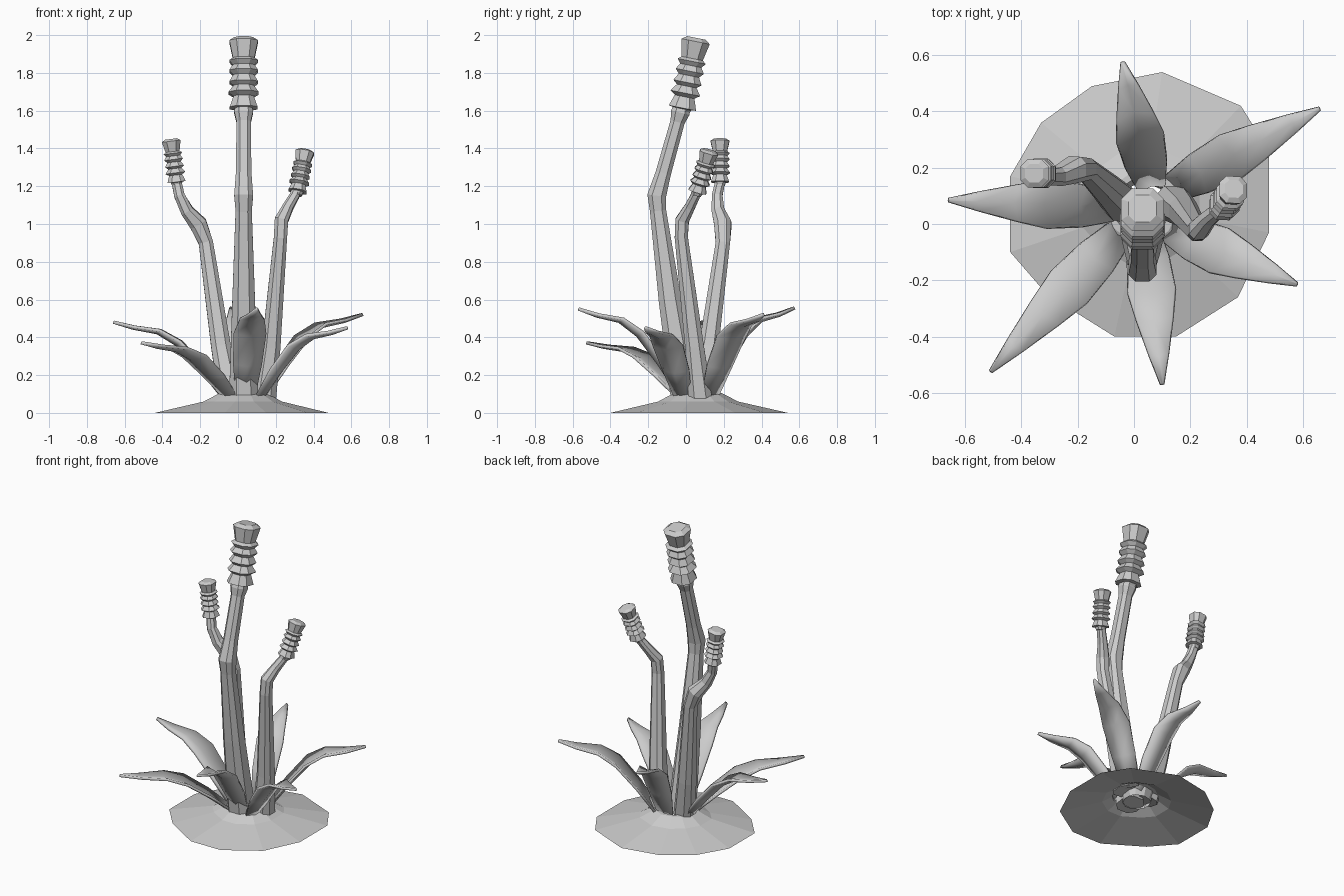
import bpy, bmesh, math
from mathutils import Vector

if "Cube" in bpy.data.objects:
    bpy.data.objects.remove(bpy.data.objects["Cube"])


def finish(bm, name):
    bmesh.ops.recalc_face_normals(bm, faces=bm.faces)
    me = bpy.data.meshes.new(name)
    bm.to_mesh(me)
    bm.free()
    ob = bpy.data.objects.new(name, me)
    bpy.context.collection.objects.link(ob)
    return ob


def bridge(bm, a, b):
    n = len(a)
    for i in range(n):
        bm.faces.new((a[i], a[(i + 1) % n], b[(i + 1) % n], b[i]))


# chamfered square cross-section used by stems and heads
SECTION = [(1, -.5), (1, .5), (.5, 1), (-.5, 1), (-1, .5), (-1, -.5), (-.5, -1), (.5, -1)]


def ring(bm, centre, axis, r):
    u = (Vector((1, 0, 0)) - axis * axis.x).normalized()
    v = axis.cross(u)
    return [bm.verts.new(centre + (u * a + v * b) * r) for a, b in SECTION]


def tube(name, rings):
    bm = bmesh.new()
    loops = [ring(bm, *r) for r in rings]
    for a, b in zip(loops, loops[1:]):
        bridge(bm, a, b)
    bm.faces.new(loops[0][::-1])
    bm.faces.new(loops[-1])
    return finish(bm, name)


def stem(name, path):
    pts = [Vector(p[:3]) for p in path]
    rings = []
    for i, p in enumerate(pts):
        t = (pts[min(i + 1, len(pts) - 1)] - pts[max(i - 1, 0)]).normalized()
        rings.append((p, t, path[i][3]))
    tube(name, rings)


# banded seed head: (fraction along axis, fraction of radius)
BANDS = [(-.08, .5), (0, .62), (.01, .97), (.17, .7), (.22, 1.05), (.32, .7), (.37, 1),
         (.47, .72), (.53, 1), (.61, .75), (.67, 1), (.71, .75), (.95, 1), (1, .65)]


def head(name, start, end, r):
    a, b = Vector(start), Vector(end)
    ax = (b - a).normalized()
    tube(name, [(a.lerp(b, t), ax, r * k) for t, k in BANDS])


# leaf: (run, rise fraction, half width)
LEAF = [(0, 0, .05), (.2, .36, .075), (.42, .70, .085), (.6, .86, .065),
        (.82, .92, .035), (1, 1, .006)]


def leaf(name, base, tip, z0=.08):
    b, t = Vector((*base, z0)), Vector(tip)
    run = Vector((t.x - b.x, t.y - b.y, 0))
    side = Vector((-run.y, run.x, 0)).normalized()
    bm = bmesh.new()
    rows = []
    for s, h, w in LEAF:
        c = b + run * s + Vector((0, 0, (t.z - z0) * h))
        fold = (Vector((0, 0, .2)) - run.normalized() * .25) * w
        rows.append([bm.verts.new(c + side * w * k + fold * abs(k)) for k in (-1, 0, 1)])
    for p, q in zip(rows, rows[1:]):
        for i in range(2):
            bm.faces.new((p[i], p[i + 1], q[i + 1], q[i]))
    ob = finish(bm, name)
    m = ob.modifiers.new("thickness", 'SOLIDIFY')
    m.thickness = .016
    m.offset = 0
    bpy.context.view_layer.objects.active = ob
    ob.select_set(True)
    bpy.ops.object.shade_smooth_by_angle(angle=math.radians(40))
    ob.select_set(False)


# soil mound: open irregular shell with a sunken crown
OUTLINE = [(.10, .54), (.38, .42), (.48, .26), (.48, -.03), (.37, -.26), (.15, -.40),
           (-.07, -.40), (-.31, -.25), (-.44, -.10), (-.44, .17), (-.33, .36), (-.15, .49)]
bm = bmesh.new()
prev = None
for s, z in ((1, 0), (.45, .06), (.27, .105), (.22, .105), (.18, .05)):
    cur = [bm.verts.new((.03 + (x - .03) * s, .06 + (y - .06) * s, z)) for x, y in OUTLINE]
    if prev:
        bridge(bm, prev, cur)
    prev = cur
finish(bm, "soil_mound")

# three stems
stem("main_stem", [(.03, .0, .06, .078), (.03, -.085, .6, .06), (.03, -.148, 1.07, .043),
                   (.03, -.155, 1.15, .05), (.03, -.12, 1.27, .041), (.03, -.045, 1.54, .038),
                   (.03, -.03, 1.59, .05), (.03, -.02, 1.64, .04)])
stem("left_stem", [(-.04, .07, .08, .062), (-.09, .12, .35, .052), (-.17, .195, .9, .038),
                   (-.21, .195, 1.0, .046), (-.27, .17, 1.07, .034), (-.31, .165, 1.15, .028),
                   (-.325, .18, 1.22, .026)])
stem("right_stem", [(.14, .075, .08, .062), (.175, .045, .35, .05), (.225, -.025, .93, .035),
                    (.23, -.02, 1.02, .036), (.265, .02, 1.09, .028), (.30, .05, 1.15, .025),
                    (.315, .065, 1.2, .028)])

# banded heads
head("main_head", (.03, -.02, 1.61), (.03, .055, 1.985), .076)
head("left_head", (-.325, .18, 1.22), (-.355, .18, 1.45), .05)
head("right_head", (.315, .06, 1.17), (.355, .125, 1.39), .05)

# leaves around the crown
for name, base, tip in (
        ("back_leaf", (.06, .14), (-.04, .575, .555)),
        ("back_right_leaf", (.14, .13), (.66, .41, .52)),
        ("right_leaf", (.13, -.02), (.58, -.215, .45)),
        ("front_leaf", (.04, -.03), (.10, -.57, .55)),
        ("front_left_leaf", (-.05, -.03), (-.51, -.525, .37)),
        ("left_leaf", (-.08, .06), (-.66, .085, .48))):
    leaf(name, base, tip)
